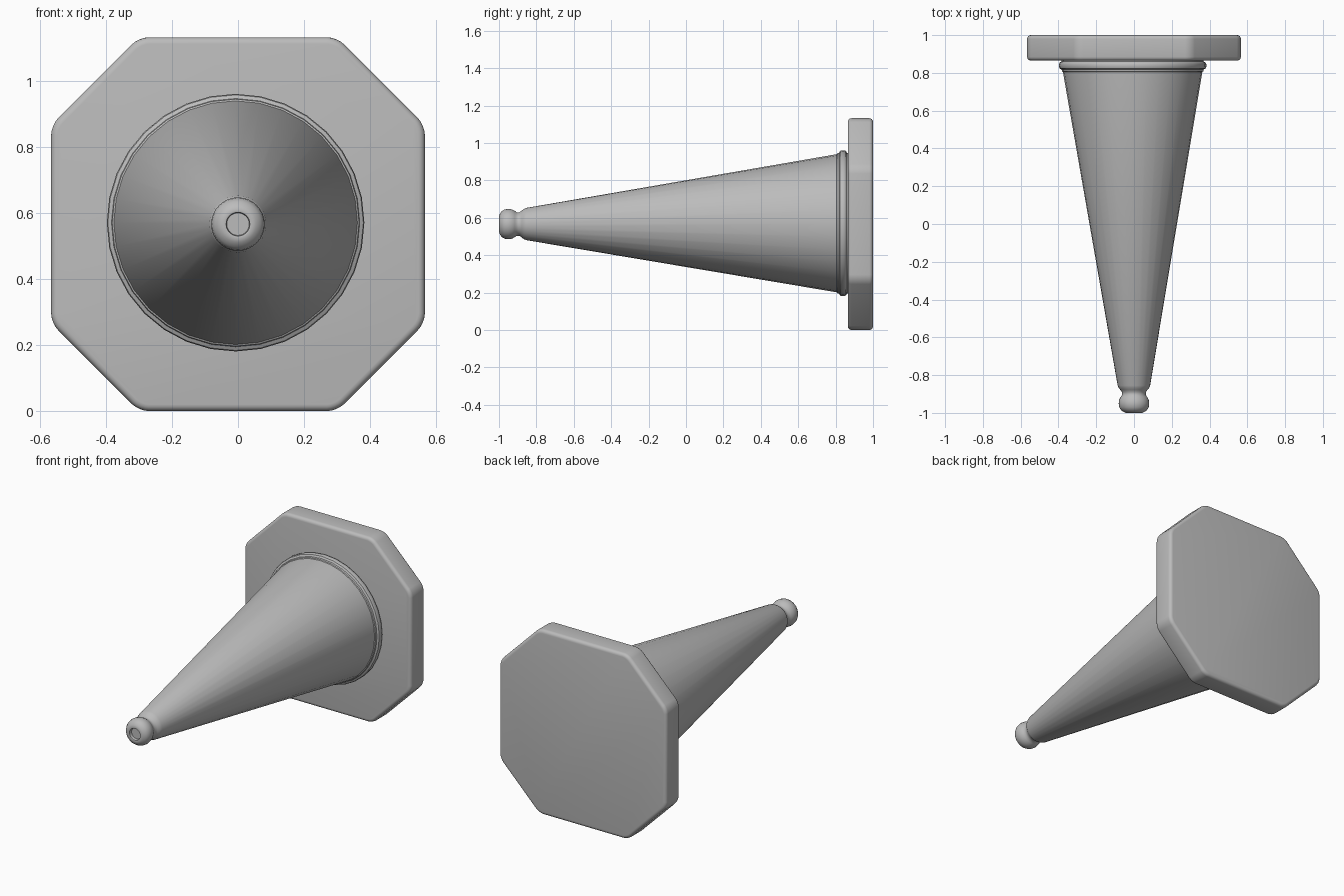
import bpy, bmesh, math

if "Cube" in bpy.data.objects:
    bpy.data.objects.remove(bpy.data.objects["Cube"])

SIDES = 32
ZC = 0.566          # height of the cone axis
HALF = 0.566        # half width of the base plate
CUT = 0.30          # half length of a straight base edge

grey = bpy.data.materials.new("mid grey")
grey.diffuse_color = (0.5, 0.5, 0.5, 1)
grey.use_nodes = True
grey.node_tree.nodes["Principled BSDF"].inputs["Base Color"].default_value = grey.diffuse_color


def finish(name, bm):
    bmesh.ops.recalc_face_normals(bm, faces=bm.faces[:])
    mesh = bpy.data.meshes.new(name)
    bm.to_mesh(mesh)
    bm.free()
    ob = bpy.data.objects.new(name, mesh)
    bpy.context.collection.objects.link(ob)
    mesh.materials.append(grey)
    bpy.ops.object.select_all(action='DESELECT')
    ob.select_set(True)
    bpy.context.view_layer.objects.active = ob
    return ob


def lathe(name, profile):
    """Rings of (y, radius) around the slightly leaning cone axis."""
    bm = bmesh.new()
    rings = []
    for y, r in profile:
        t = (y + 1) / 2
        cx, cz = -0.008 * t, ZC + 0.005 * t
        rings.append([bm.verts.new((cx + r * math.cos(a), y, cz + r * math.sin(a)))
                      for a in (2 * math.pi * i / SIDES for i in range(SIDES))])
    for a, b in zip(rings, rings[1:]):
        for i in range(SIDES):
            j = (i + 1) % SIDES
            bm.faces.new((a[i], a[j], b[j], b[i]))
    bm.faces.new(rings[0])
    bm.faces.new(rings[-1])
    ob = finish(name, bm)
    bpy.ops.object.shade_smooth_by_angle(angle=math.radians(40))
    return ob


# Cone body with neck, rounded knob and dimple at the tip
lathe("cone_body", [
    (-0.980, 0.034), (-0.998, 0.036), (-1.0, 0.042), (-0.995, 0.055),
    (-0.985, 0.069), (-0.970, 0.078), (-0.950, 0.081), (-0.930, 0.078),
    (-0.915, 0.070), (-0.905, 0.063), (-0.890, 0.063), (-0.878, 0.072),
    (-0.868, 0.080), (-0.855, 0.086), (0.805, 0.369), (0.870, 0.372)])

# Collar where the cone meets the base
lathe("collar", [
    (0.803, 0.366), (0.808, 0.374), (0.818, 0.376), (0.824, 0.387),
    (0.832, 0.390), (0.846, 0.390), (0.855, 0.386), (0.860, 0.376),
    (0.875, 0.374)])

# Octagonal base plate with rounded corners and rims
bm = bmesh.new()
outline = [(CUT, HALF), (HALF, CUT), (HALF, -CUT), (CUT, -HALF),
           (-CUT, -HALF), (-HALF, -CUT), (-HALF, CUT), (-CUT, HALF)]
front = [bm.verts.new((x, 0.865, ZC + z)) for x, z in outline]
back = [bm.verts.new((x, 1.0, ZC + z)) for x, z in outline]
bm.faces.new(front)
bm.faces.new(back)
corners = []
for i in range(8):
    j = (i + 1) % 8
    bm.faces.new((front[i], front[j], back[j], back[i]))
    corners.append(bm.edges.get((front[i], back[i])))
bmesh.ops.recalc_face_normals(bm, faces=bm.faces[:])
bmesh.ops.bevel(bm, geom=corners, offset=0.03, offset_type='OFFSET',
                segments=4, profile=0.5, affect='EDGES')
base = finish("base_plate", bm)
bev = base.modifiers.new("rim", 'BEVEL')
bev.width = 0.02
bev.segments = 4
bev.limit_method = 'ANGLE'
bev.angle_limit = math.radians(60)
bpy.ops.object.modifier_apply(modifier="rim")
bpy.ops.object.shade_smooth_by_angle(angle=math.radians(40))
